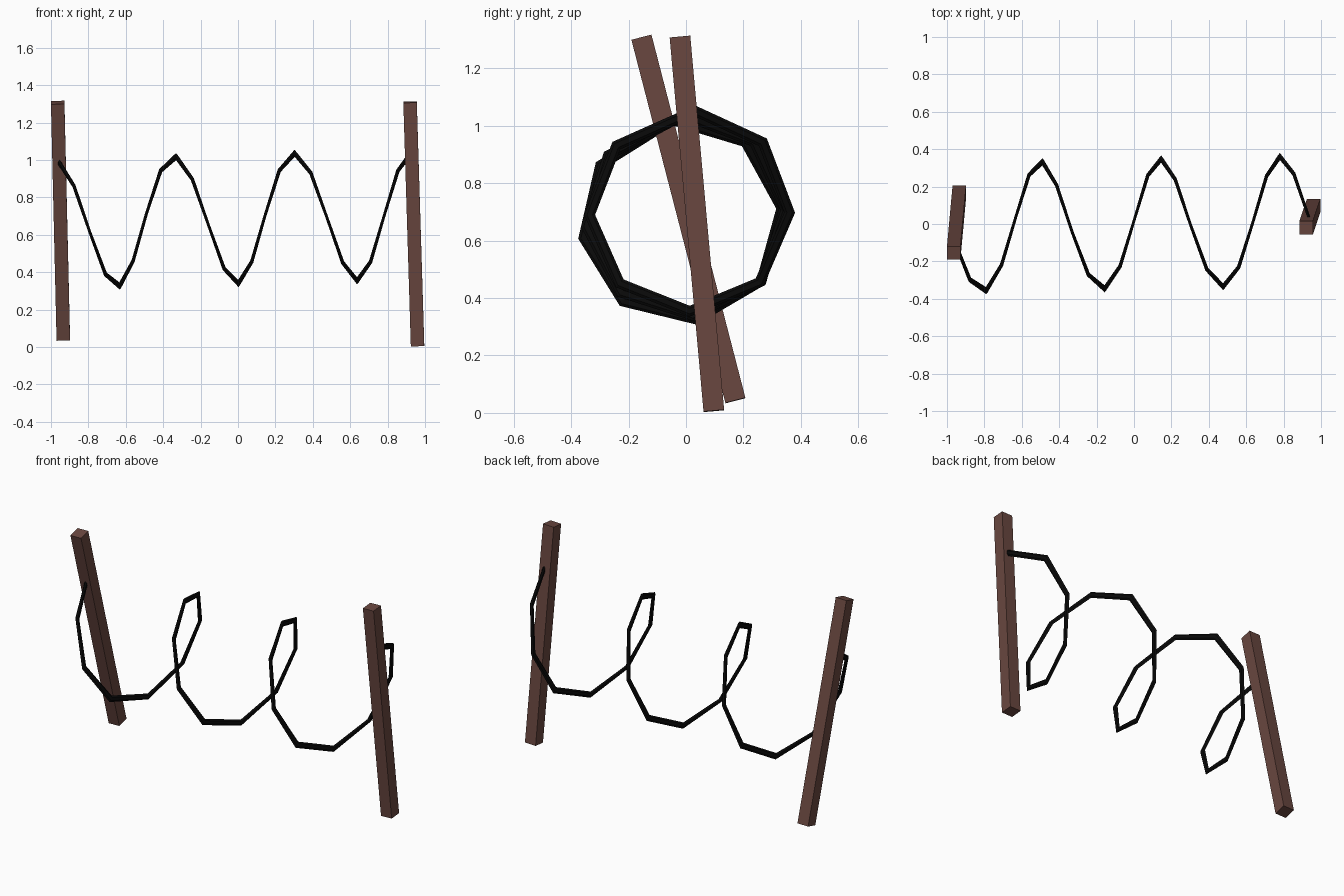
import bpy, bmesh
from math import sin, cos, radians, tau
from mathutils import Vector, Matrix

if "Cube" in bpy.data.objects:
    bpy.data.objects.remove(bpy.data.objects["Cube"])


def material(name, rgb):
    m = bpy.data.materials.new(name)
    m.diffuse_color = (*rgb, 1)
    m.use_nodes = True
    m.node_tree.nodes["Principled BSDF"].inputs["Base Color"].default_value = m.diffuse_color
    return m


def finish(name, bm, mat):
    bmesh.ops.recalc_face_normals(bm, faces=bm.faces)
    me = bpy.data.meshes.new(name)
    bm.to_mesh(me)
    bm.free()
    me.materials.append(mat)
    ob = bpy.data.objects.new(name, me)
    bpy.context.collection.objects.link(ob)
    return ob


wood = material("wood", (0.14, 0.062, 0.05))
black = material("black_wire", (0.003, 0.003, 0.003))


# Leaning square posts, given by the centres of their two ends
def post(name, bottom, top, width=0.072):
    bottom, top = Vector(bottom), Vector(top)
    z = (top - bottom).normalized()
    x = (Vector((1, 0, 0)) - z * z.x).normalized()
    y = z.cross(x)
    rot = Matrix((x, y, z)).transposed().to_4x4()
    size = Matrix.Diagonal((width, width, (top - bottom).length, 1))
    bm = bmesh.new()
    bmesh.ops.create_cube(bm, size=1, matrix=Matrix.Translation((bottom + top) / 2) @ rot @ size)
    finish(name, bm, wood)


post("left_post", (-0.934, 0.172, 0.043), (-0.964, -0.155, 1.307))
post("right_post", (0.96, 0.097, 0.007), (0.92, -0.021, 1.309))

# Coiled wire: flattened six-sided section swept in coarse steps, three turns
STEPS, PITCH_STEP, RADIUS = 24, 0.0793, 0.345
SIDES, HALF_RADIAL, HALF_AXIAL = 6, 0.019, 0.009
bm = bmesh.new()
rings = []
for k in range(STEPS + 1):
    a = radians(100 + 44.5 * k)
    ring = []
    for s in range(SIDES):
        t = tau * s / SIDES
        r = RADIUS + HALF_RADIAL * cos(t)
        x = (k - STEPS / 2) * PITCH_STEP + HALF_AXIAL * sin(t)
        ring.append(bm.verts.new((x, r * cos(a), r * sin(a))))
    rings.append(ring)
for r0, r1 in zip(rings, rings[1:]):
    for s in range(SIDES):
        n = (s + 1) % SIDES
        bm.faces.new((r0[s], r0[n], r1[n], r1[s]))
bm.faces.new(rings[0])
bm.faces.new(rings[-1])
coil = finish("coiled_wire", bm, black)
coil.location = (-0.006, 0, 0.683)
coil.rotation_euler = (0, -0.025, 0.02)
